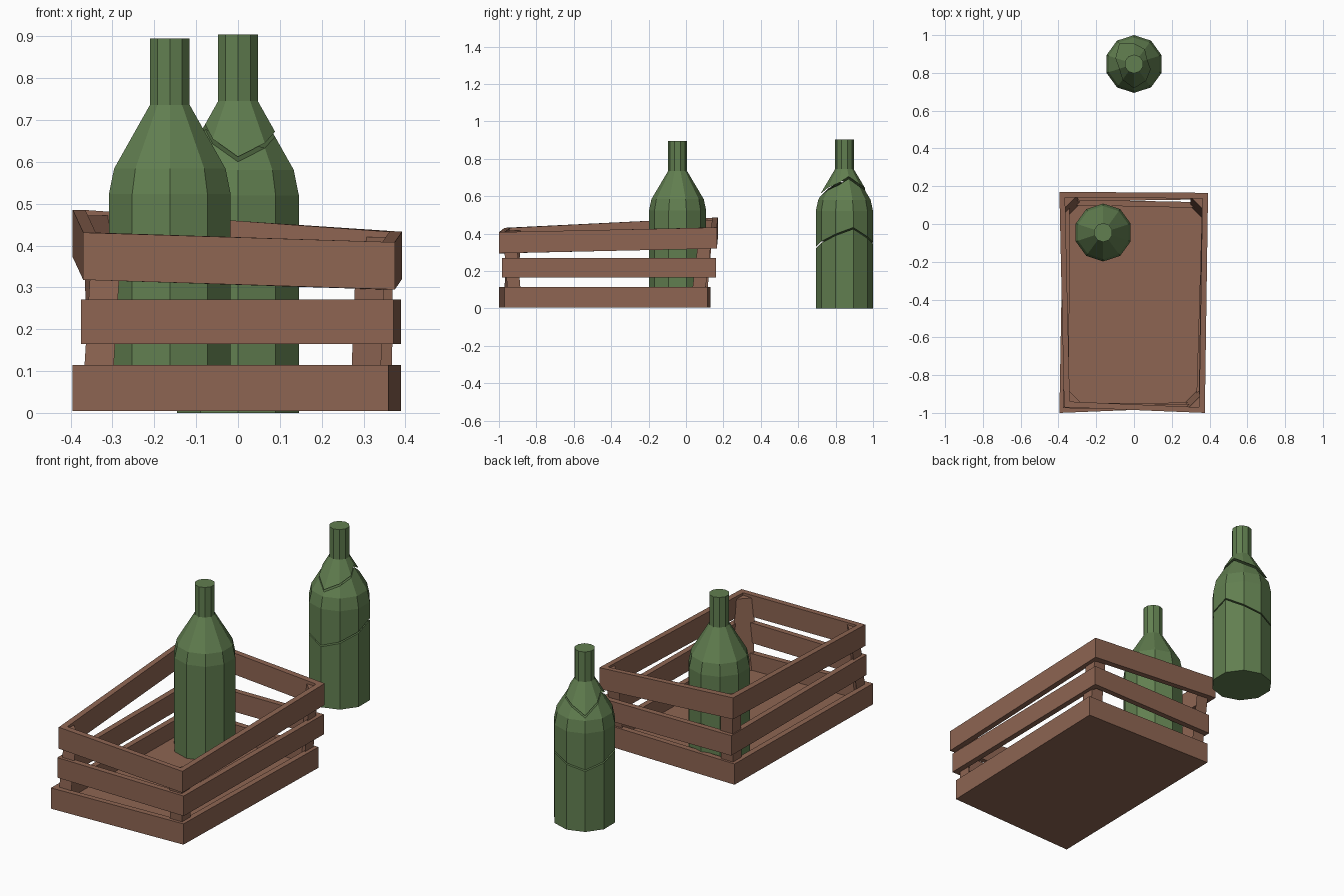
import bpy, bmesh
from math import sin, cos, pi

cube = bpy.data.objects.get("Cube")
if cube:
    bpy.data.objects.remove(cube, do_unlink=True)


def material(name, rgb):
    m = bpy.data.materials.new(name)
    m.use_nodes = True
    m.diffuse_color = (*rgb, 1)
    m.node_tree.nodes["Principled BSDF"].inputs["Base Color"].default_value = (*rgb, 1)
    return m


WOOD = material("brown_wood", (0.27, 0.13, 0.085))
GLASS = material("green_glass", (0.12, 0.21, 0.08))


def loft(name, rings, mat, loop=False):
    """Skin a series of equal-sized rings; cap the ends, or join last to first."""
    bm = bmesh.new()
    rows = [[bm.verts.new(p) for p in ring] for ring in rings]
    pairs = list(zip(rows, rows[1:]))
    if loop:
        pairs.append((rows[-1], rows[0]))
    else:
        bm.faces.new(rows[0])
        bm.faces.new(rows[-1])
    n = len(rows[0])
    for a, b in pairs:
        for i in range(n):
            j = (i + 1) % n
            bm.faces.new((a[i], a[j], b[j], b[i]))
    bmesh.ops.recalc_face_normals(bm, faces=bm.faces)
    mesh = bpy.data.meshes.new(name)
    bm.to_mesh(mesh)
    bm.free()
    mesh.materials.append(mat)
    obj = bpy.data.objects.new(name, mesh)
    bpy.context.collection.objects.link(obj)
    return obj


# Crate corners in order: front left side, front right side, back right, back left
SIGNS = [(-1, -1), (1, -1), (1, 1), (-1, 1)]
BOTTOM = [(-0.395, -1.0, 0.005), (0.36, -0.97, 0.005), (0.39, 0.115, 0.005), (-0.375, 0.13, 0.005)]
MIDDLE = [(-0.375, -0.975, 0.165), (0.372, -0.985, 0.165), (0.39, 0.16, 0.165), (-0.37, 0.15, 0.165)]
TOP = [(-0.37, -0.97, 0.318), (0.375, -1.0, 0.295), (0.392, 0.165, 0.32), (-0.395, 0.17, 0.372)]


def inset(corners, d, dz=0.0):
    return [(x - sx * d, y - sy * d, z + dz) for (x, y, z), (sx, sy) in zip(corners, SIGNS)]


# Three slat frames
for name, corners, height in (("bottom_slats", BOTTOM, 0.11),
                              ("middle_slats", MIDDLE, 0.106),
                              ("top_slats", TOP, 0.113)):
    sections = zip(corners, inset(corners, 0.03), inset(corners, 0.03, height), inset(corners, 0, height))
    loft(name, list(sections), WOOD, loop=True)

# Crate floor
loft("crate_floor", [inset(BOTTOM, 0.03), inset(BOTTOM, 0.03, 0.022)], WOOD)

# Triangular corner posts
for i, (sx, sy) in enumerate(SIGNS):
    rings = []
    for corners, dz in ((BOTTOM, 0.01), (TOP, 0.1)):
        x, y, z = inset(corners, 0.022, dz)[i]
        rings.append([(x, y, z), (x - sx * 0.07, y, z), (x, y - sy * 0.07, z)])
    loft(f"corner_post_{i + 1}", rings, WOOD)

# Bottle outline as radius and height
PROFILE = [(0.153, 0), (0.153, 0.512), (0.14, 0.573), (0.05, 0.725), (0.05, 0.884)]
SIDES = 10


def radius_at(z):
    for (r0, z0), (r1, z1) in zip(PROFILE, PROFILE[1:]):
        if z <= z1:
            return r0 + (r1 - r0) * (z - z0) / (z1 - z0)
    return PROFILE[-1][0]


def bottle_ring(heights, x, y, lift):
    ring = []
    for k, z in enumerate(heights):
        a, r = 2 * pi * k / SIDES, radius_at(z)
        ring.append((x + r * sin(a), y - r * cos(a), z + lift))
    return ring


def bottle_part(name, levels, x, y, lift):
    loft(name, [bottle_ring(h, x, y, lift) for h in levels], GLASS)


BASE, BODY, SHOULDER, NECK, RIM = [[z] * SIDES for _, z in PROFILE]

# Whole bottle standing in the crate
bottle_part("whole_bottle", [BASE, BODY, SHOULDER, NECK, RIM], -0.163, -0.045, 0.011)

# Broken bottle: three pieces parted along jagged cracks
LOW_CRACK = [0.32, 0.35, 0.39, 0.425, 0.375, 0.345, 0.32, 0.35, 0.38, 0.35]
HIGH_CRACK = [0.592, 0.625, 0.652, 0.685, 0.645, 0.625, 0.585, 0.635, 0.67, 0.635]
bottle_part("broken_bottle_base", [BASE, LOW_CRACK], 0, 0.847, 0)
bottle_part("broken_bottle_middle", [LOW_CRACK, BODY, SHOULDER, HIGH_CRACK], 0, 0.847, 0.008)
bottle_part("broken_bottle_neck", [HIGH_CRACK, NECK, RIM], 0, 0.847, 0.02)
